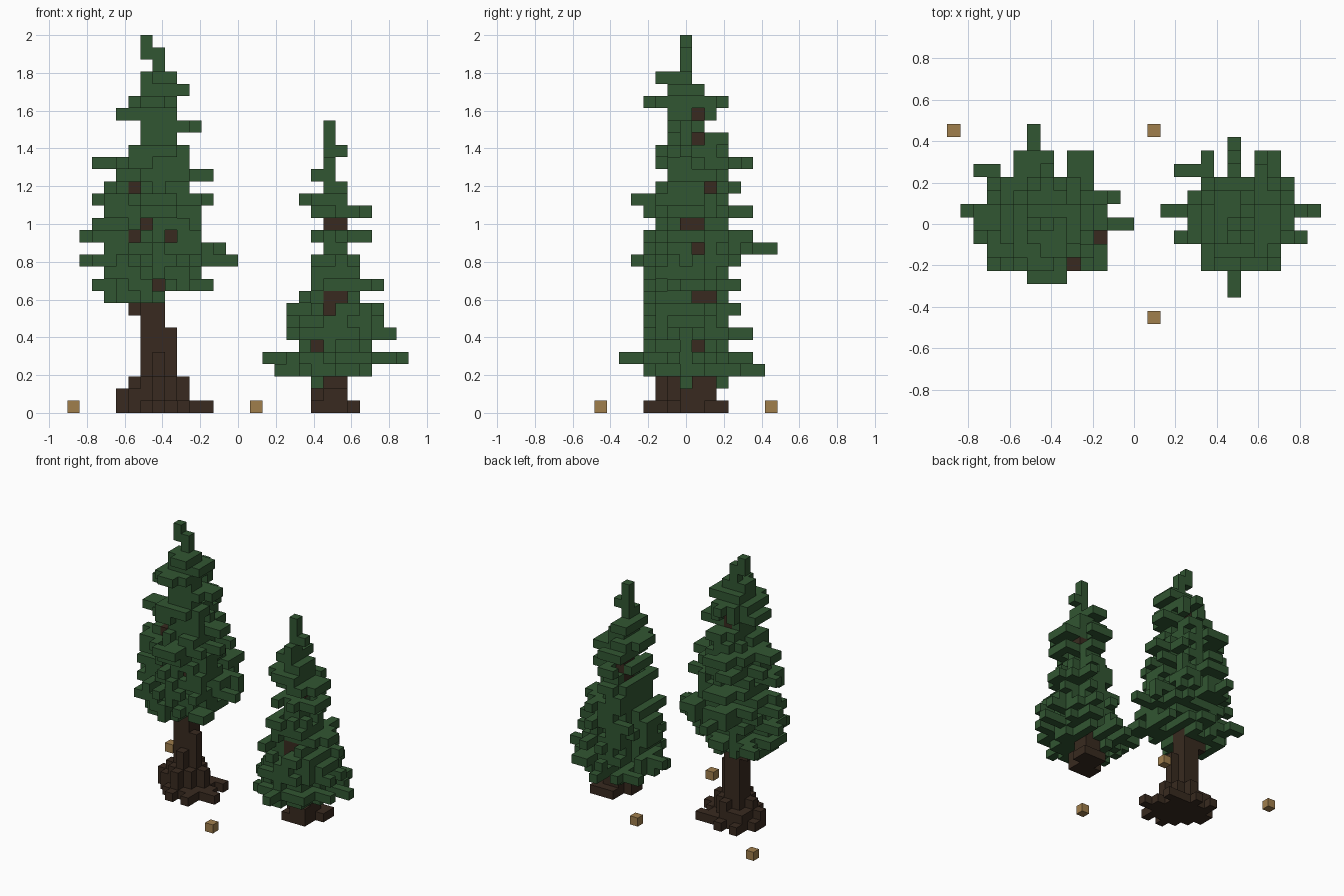
import bpy
import bmesh
import random
from mathutils import Vector

if "Cube" in bpy.data.objects:
    bpy.data.objects.remove(bpy.data.objects["Cube"], do_unlink=True)

BLOCK = 2 / 31
random.seed(11)


def make_material(name, color):
    mat = bpy.data.materials.new(name)
    mat.use_nodes = True
    mat.diffuse_color = (*color, 1)
    bsdf = mat.node_tree.nodes["Principled BSDF"]
    bsdf.inputs["Base Color"].default_value = (*color, 1)
    bsdf.inputs["Roughness"].default_value = 0.9
    return mat


GREEN = make_material("needle green", (0.031, 0.093, 0.032))
BARK = make_material("bark brown", (0.040, 0.023, 0.014))
TAN = make_material("tan marker", (0.35, 0.21, 0.073))


def build_blocks(name, cells, solid, mat):
    """Make one mesh from the block faces that do not touch a neighbour."""
    bm = bmesh.new()
    for cell in sorted(cells):
        center = Vector(cell) + Vector((0.5, 0, 0.5))
        for axis in range(3):
            for sign in (-1, 1):
                step = Vector((0, 0, 0))
                step[axis] = sign
                if tuple(int(a + b) for a, b in zip(cell, step)) in solid:
                    continue
                u = Vector((0, 0, 0))
                u[(axis + 1) % 3] = 0.5
                w = step.cross(u)
                mid = center + step / 2
                corners = (mid - u - w, mid + u - w, mid + u + w, mid - u + w)
                bm.faces.new([bm.verts.new(c * BLOCK) for c in corners])
    bmesh.ops.remove_doubles(bm, verts=bm.verts[:], dist=BLOCK / 50)
    mesh = bpy.data.meshes.new(name)
    bm.to_mesh(mesh)
    bm.free()
    mesh.materials.append(mat)
    obj = bpy.data.objects.new(name, mesh)
    bpy.context.collection.objects.link(obj)


def box(xs, ys, zs):
    return {(x, y, z) for x in xs for y in ys for z in zs}


def disc(cx, z, reach, power, limit, heart=0):
    """Rounded layer; reach is left, right, front, back from the axis."""
    left, right, front, back = reach
    cells = set()
    for dx in range(-left, right + 1):
        for dy in range(-front, back + 1):
            rx = (left if dx < 0 else right) + 0.4
            ry = (front if dy < 0 else back) + 0.4
            d = abs(dx / rx) ** power + abs(dy / ry) ** power
            if d < limit or (d < 1.3 and max(abs(dx), abs(dy)) <= heart):
                cells.add((cx + dx, dy, z))
    return cells


def twigs(cx, z, reach, plan):
    """Straight twigs, staggered from layer to layer, one to each full reach."""
    cells = set()
    for axis in (0, 1):
        along, across = (reach[:2], reach[2:]) if axis == 0 else (reach[2:], reach[:2])
        for side, sign in enumerate((-1, 1)):
            runs = {}
            for off in range(-across[0], across[1] + 1):
                half = across[0 if off < 0 else 1] + 0.4
                span = (along[side] + 0.4) * (1 - abs(off / half) ** 1.5) ** 0.67
                if (off + z) % 2 and random.random() < 0.8:
                    runs[off] = round(span * random.uniform(0.75, 1))
            # the longest twig must stay inside the plan of the crown
            tip = sign * along[side]
            offsets = [o for o in range(max(-2, -across[0]), min(2, across[1]) + 1)
                       if ((cx + tip, o) if axis == 0 else (cx + o, tip)) in plan]
            if offsets:
                runs[random.choice(offsets)] = along[side]
            for off, length in runs.items():
                for k in range(min(0, length), length + 1):
                    dx, dy = (sign * k, off) if axis == 0 else (off, sign * k)
                    if -reach[0] <= dx <= reach[1] and -reach[2] <= dy <= reach[3]:
                        cells.add((cx + dx, dy, z))
    return cells


def build_tree(name, cx, bark, first, tiers, rows, boughs, knots):
    # plan of the crown, row by row from the front
    plan = {(x, y) for y, spans in rows.items() for a, b in spans for x in range(a, b)}
    needles = set()
    for z, reach in enumerate(tiers, first):
        if reach:
            needles |= disc(cx, z, reach, 1.5, 0.25, 1) | twigs(cx, z, reach, plan)
    needles = {c for c in needles if c[:2] in plan} | boughs
    # bark patches showing through gaps in the needles
    for axis, pos, z in knots:
        if axis == 0:
            needles -= box((pos,), range(-9, -1), (z,))
            bark.add((pos, -1, z))
        else:
            needles -= box(range(cx + 1, cx + 9), (pos,), (z,))
            bark.add((cx, pos, z))
    needles -= bark
    solid = needles | bark
    build_blocks(name + "_trunk", bark, solid, BARK)
    build_blocks(name + "_needles", needles, solid, GREEN)


# Tall tree: flared roots, bare trunk, ragged crown
tall_bark = (disc(-7, 0, (3, 3, 3, 3), 1.1, 0.95) | disc(-7, 1, (3, 2, 2, 2), 1.2, 1)
             | disc(-7, 2, (2, 2, 2, 2), 1.2, 1)
             | box((-9, -8), (1, 2), (0, 1)) | box((-5, -4, -3), (-1,), (0,))
             | box((-5,), (-3, -2), (0,)) | box((-5, -4), (2,), (0,))
             | box((-8, -7), (0, 1), range(3, 14)) | box((-6,), (0,), range(3, 7))
             | box((-7,), (-1,), (3, 4)) | box((-7,), (0, 1), range(14, 25))
             | {(-10, 1, 0), (-9, 3, 0), (-9, 1, 8)})
build_tree(
    "tall_tree", -7, tall_bark, first=9,
    tiers=[(4, 0, 3, 3), (5, 4, 3, 4), (4, 3, 3, 3), (6, 6, 4, 4), (4, 5, 3, 7),
           (6, 3, 3, 5), (5, 3, 2, 3), (4, 3, 3, 5), (5, 4, 4, 3), (4, 2, 2, 4),
           (3, 4, 1, 3), (5, 2, 2, 5), (2, 2, 2, 3), (1, 1, 1, 3), (1, 3, 1, 1),
           (3, 1, 1, 2), (2, 1, 3, 3), (1, 2, 1, 1), (1, 1, 2, 0), (0, 0, 0, 0),
           (1, 0, 0, 0), (1, -1, 0, 0)],
    rows={-4: [(-8, -5)], -3: [(-11, -5), (-4, -2)], -2: [(-11, -2)],
          -1: [(-12, -3)], 0: [(-12, 0)], 1: [(-13, -2)], 2: [(-11, -1)],
          3: [(-11, -3)], 4: [(-12, -10), (-9, -6), (-5, -3)],
          5: [(-9, -6), (-5, -3)], 6: [(-8, -7)], 7: [(-8, -7)]},
    boughs=(box((-12, -11), (4,), (10,)) | box((-11, -10), (3,), (10,))
            | box((-5, -4), (3, 4, 5), (14,)) | box((-9,), (3, 4, 5), (16,))
            | box((-4, -3), (-3, -2), (10,)) | box((-11, -10), (-3,), (11,))),
    knots=[(0, -9, 18), (0, -8, 15), (0, -9, 14), (0, -6, 14), (0, -7, 10),
           (1, 1, 24), (1, 1, 22), (1, 2, 18)])

# Short tree: crown reaching almost to the ground
short_bark = (box((7, 8), range(4), (0,)) | box((6,), (0, 1), (0,)) | box((9,), (2, 3), (0,))
              | box((7, 8), (0, 1, 2), (1,)) | box((6,), (1,), (1,))
              | box((7, 8), (1, 2), (2, 3)) | box((7,), (1, 2), range(4, 11))
              | box((7,), (0, 1), range(8, 17)) | box((7, 8), (0, 1), (15,)))
build_tree(
    "short_tree", 7, short_bark, first=2,
    tiers=[(1, -1, 0, 3), (4, 3, 3, 6), (5, 6, 5, 5), (2, 3, 3, 3), (3, 5, 3, 5),
           (3, 4, 3, 3), (3, 4, 3, 4), (2, 2, 3, 3), (1, 4, 2, 4), (1, 2, 2, 3),
           (1, 2, 3, 3), (0, 1, 1, 2), (1, 3, 2, 3), None, (1, 3, 2, 3),
           (2, 1, 2, 2), (0, 1, 1, 1), (1, 0, 1, 2), (0, 0, 1, 0), (0, 1, 0, 0),
           (0, 0, 0, 0), (0, 0, 0, 0)],
    rows={-5: [(7, 8)], -4: [(7, 8)], -3: [(5, 11)], -2: [(5, 11)], -1: [(3, 13)],
          0: [(4, 12)], 1: [(2, 14)], 2: [(4, 12)], 3: [(5, 12)],
          4: [(3, 6), (7, 8), (9, 11)], 5: [(5, 6), (7, 8), (9, 11)], 6: [(7, 8)]},
    boughs=(box((3, 4, 5), (4,), (3,)) | box((5,), (3, 5), (3,))
            | box((9, 10), (3, 4, 5), (4,)) | box((9, 10), (-3, -2), (4,))),
    knots=[(0, 7, 9), (0, 8, 9), (0, 7, 8), (0, 6, 5), (1, 1, 13), (1, 1, 5),
           (1, 1, 9), (1, 2, 9)])

# Small ground blocks at the corners
for label, x, y in (("back_right", -14, 7), ("back_middle", 1, 7), ("front_middle", 1, -7)):
    cell = {(x, y, 0)}
    build_blocks("ground_block_" + label, cell, cell, TAN)
